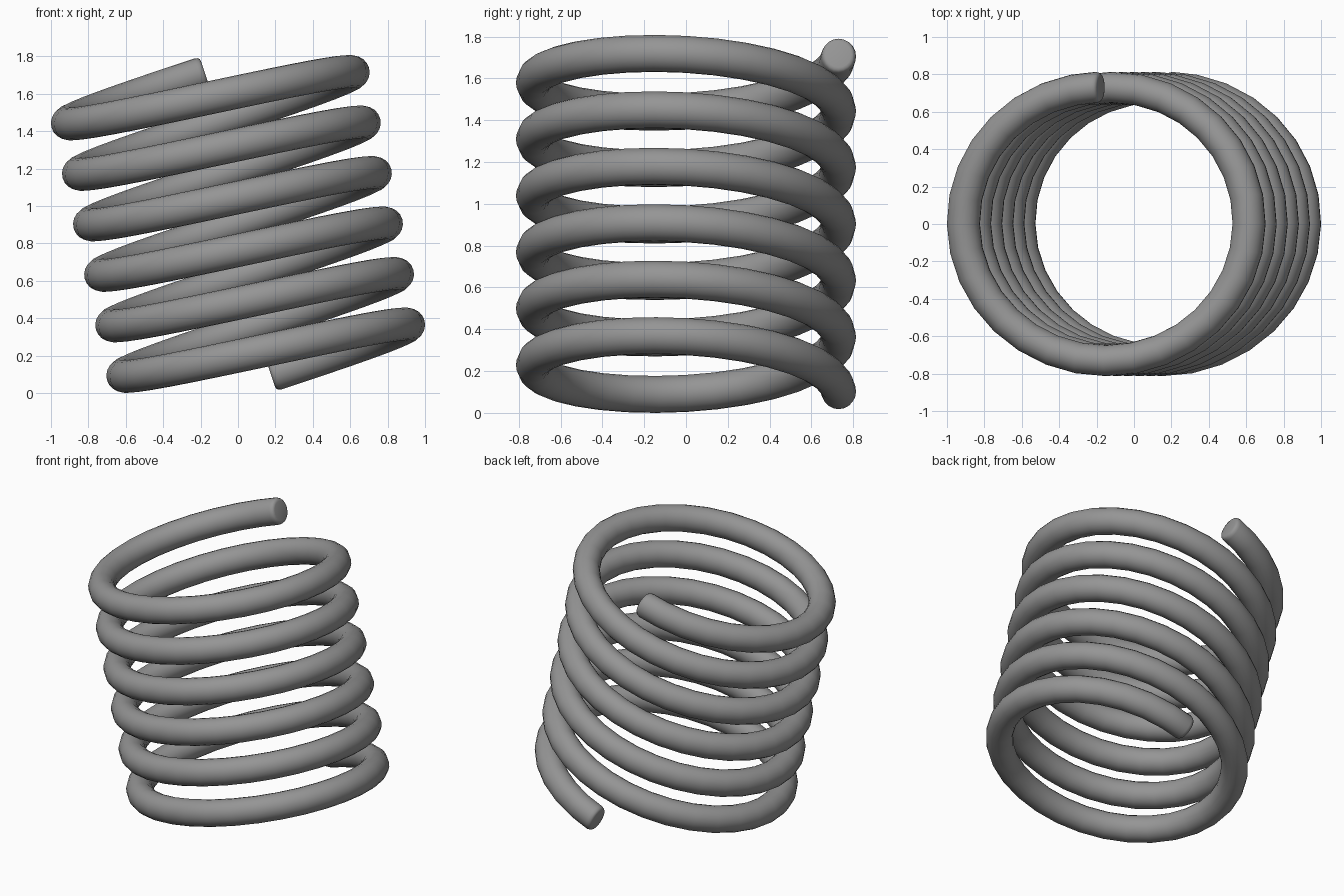
import bpy, bmesh
from math import sin, cos, pi, radians
from mathutils import Vector

if "Cube" in bpy.data.objects:
    bpy.data.objects.remove(bpy.data.objects["Cube"])

TURNS, STEPS, SIDES = 6, 32, 20
R, r, Y_SCALE = 0.776, 0.0885, 0.941
STEP = Vector((-0.0593, 0, 0.27))             # leaning advance per turn
SIDE = Vector((cos(radians(15.2)), 0, sin(radians(15.2))))  # tilted coil plane
BACK = Vector((0, 1, 0))
START = Vector((0.178, 0, 0.097))


def point(t):
    a = 2 * pi * t
    return START + STEP * t + R * (SIDE * sin(a) + BACK * cos(a))


bm = bmesh.new()


def ring(t, radius, shift=0.0):
    # circular section square to the wire path
    a = 2 * pi * t
    tangent = (point(t + 1e-3) - point(t - 1e-3)).normalized()
    radial = SIDE * sin(a) + BACK * cos(a)
    radial = (radial - tangent * radial.dot(tangent)).normalized()
    binormal = tangent.cross(radial)
    c = point(t) + tangent * shift
    verts = []
    for i in range(SIDES):
        b = 2 * pi * i / SIDES
        p = c + radius * (radial * cos(b) + binormal * sin(b))
        verts.append(bm.verts.new((p.x, p.y * Y_SCALE, p.z)))
    return verts


# wire with softly rounded ends: (size, distance along the wire)
ROUND = [(1.0, -0.028), (0.95, -0.012), (0.86, -0.003), (0.72, 0.0)]
rings = [ring(0, r * s, -d) for s, d in reversed(ROUND)]
rings += [ring(k / STEPS, r) for k in range(1, TURNS * STEPS)]
rings += [ring(TURNS, r * s, d) for s, d in ROUND]
for lo, hi in zip(rings, rings[1:]):
    for i in range(SIDES):
        j = (i + 1) % SIDES
        bm.faces.new((lo[i], lo[j], hi[j], hi[i]))
bm.faces.new(rings[0][::-1])
bm.faces.new(rings[-1])
bmesh.ops.recalc_face_normals(bm, faces=bm.faces)

# stand on the ground, centred
for axis in range(3):
    vals = [v.co[axis] for v in bm.verts]
    off = min(vals) if axis == 2 else (min(vals) + max(vals)) / 2
    for v in bm.verts:
        v.co[axis] -= off

mesh = bpy.data.meshes.new("coil_spring")
bm.to_mesh(mesh)
bm.free()
spring = bpy.data.objects.new("coil_spring", mesh)
bpy.context.collection.objects.link(spring)

# dark steel colour
steel = bpy.data.materials.new("dark_steel")
steel.diffuse_color = (0.3, 0.3, 0.3, 1)
steel.use_nodes = True
steel.node_tree.nodes["Principled BSDF"].inputs["Base Color"].default_value = steel.diffuse_color
mesh.materials.append(steel)

bpy.context.view_layer.objects.active = spring
spring.select_set(True)
bpy.ops.object.shade_smooth_by_angle(angle=radians(50))
